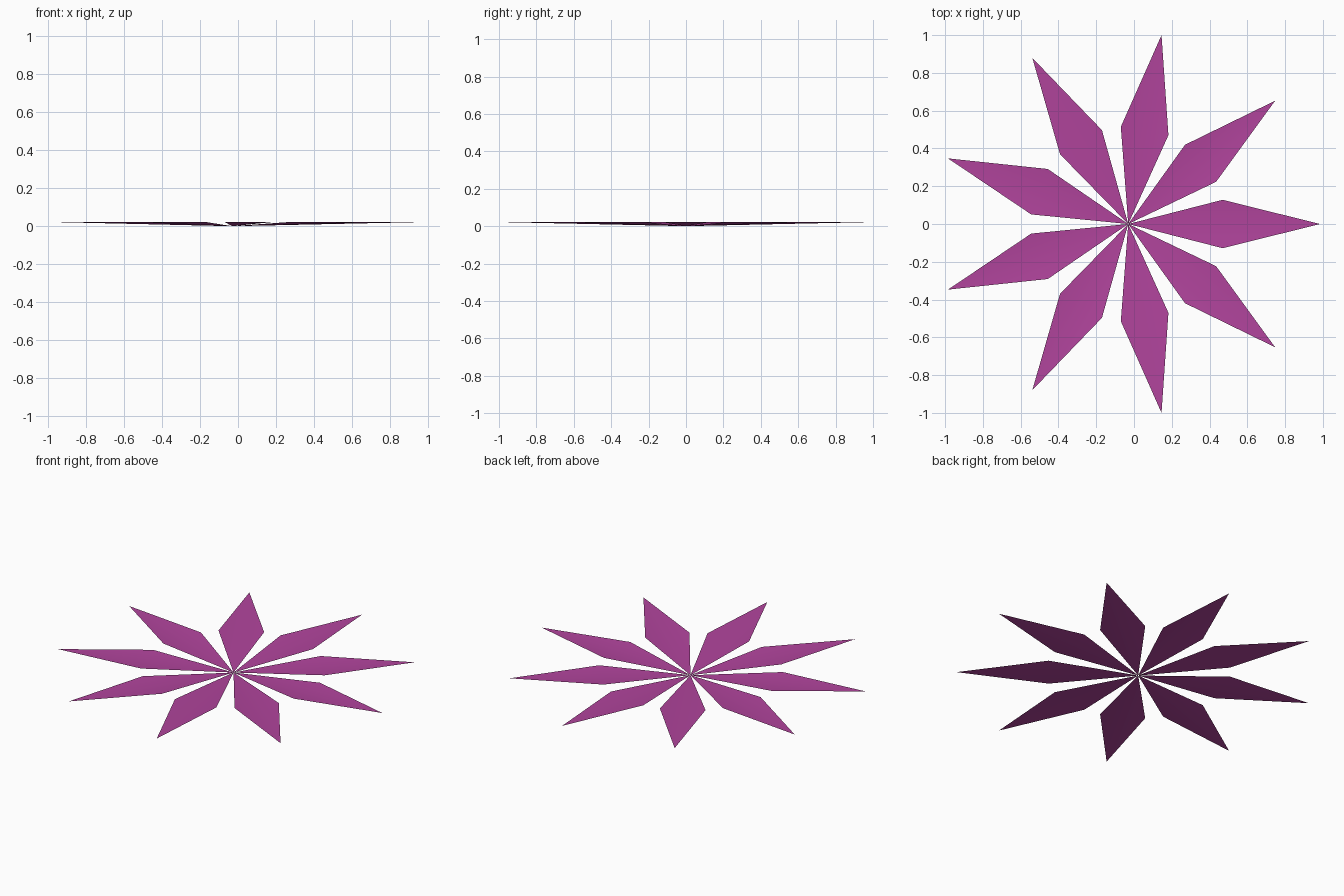
import bpy
import math
from mathutils import Matrix, Vector

cube = bpy.data.objects.get("Cube")
if cube:
    bpy.data.objects.remove(cube, do_unlink=True)

PETALS = 9
LENGTH = 1.0154      # hub to petal tip
SHOULDER = 0.5       # hub to widest point
HALF_WIDTH = 0.128
RISE = 0.022         # rim height above the hub
HUB = Vector((-0.0306, 0, 0))

# Single petal colour
magenta = bpy.data.materials.new("magenta_petal")
magenta.use_nodes = True
colour = (0.44, 0.058, 0.335, 1)
magenta.diffuse_color = colour
magenta.node_tree.nodes["Principled BSDF"].inputs["Base Color"].default_value = colour

# Kite-shaped petal, folded along its length into a shallow trough
petal_mesh = bpy.data.meshes.new("petal")
points = [
    (0, 0, 0),
    (SHOULDER, -HALF_WIDTH, RISE),
    (LENGTH, 0, RISE),
    (SHOULDER, HALF_WIDTH, RISE),
]
petal_mesh.from_pydata(points, [], [(0, 1, 2), (0, 2, 3)])
petal_mesh.materials.append(magenta)
for face in petal_mesh.polygons:
    face.use_smooth = True

# Ring of petals around the hub
for i in range(PETALS):
    petal = bpy.data.objects.new(f"petal_{i + 1}", petal_mesh)
    turn = Matrix.Rotation(math.tau * i / PETALS, 4, "Z")
    petal.matrix_world = Matrix.Translation(HUB) @ turn
    bpy.context.collection.objects.link(petal)
